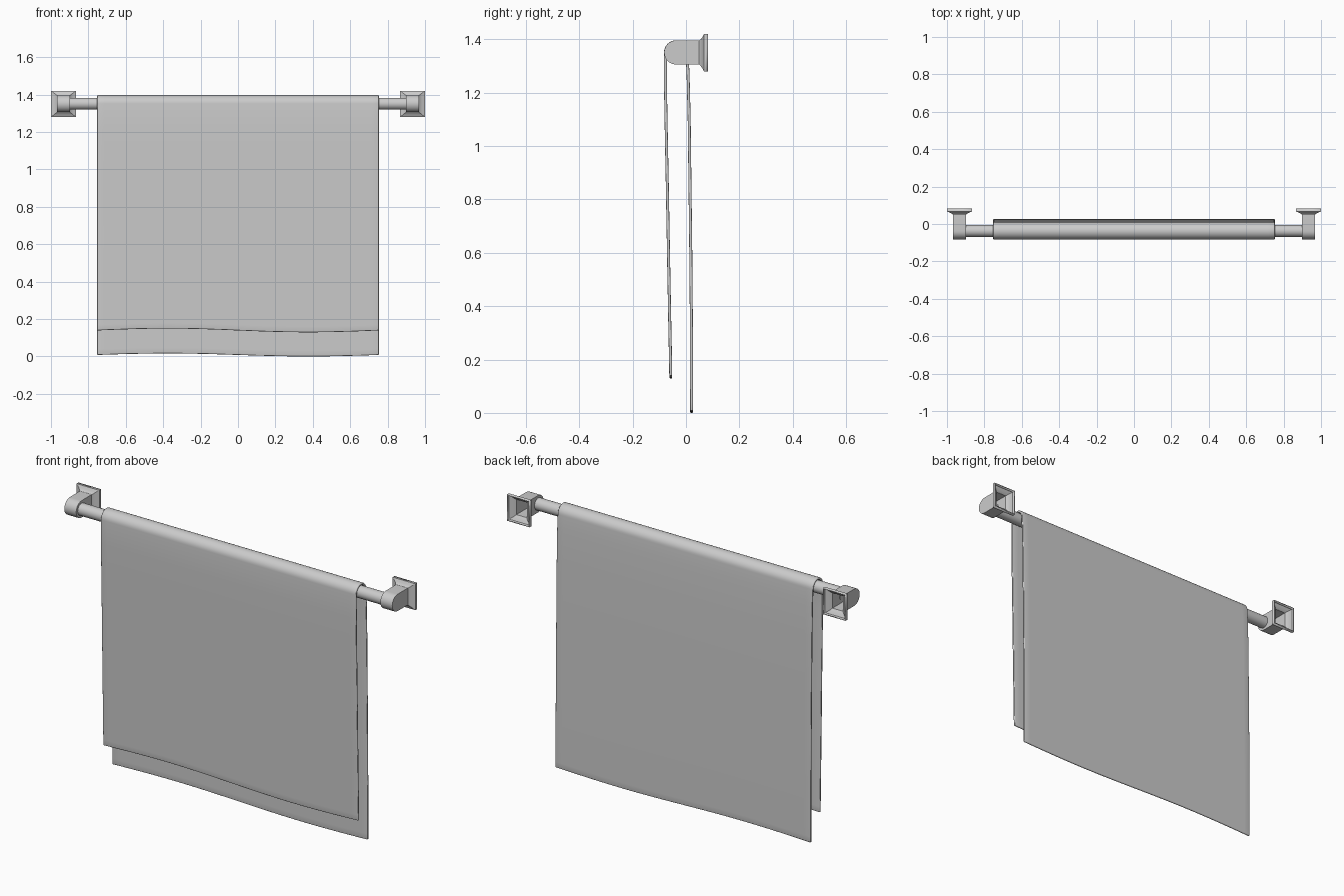
import bpy, bmesh, math

if "Cube" in bpy.data.objects:
    bpy.data.objects.remove(bpy.data.objects["Cube"])

BAR_Y, BAR_Z = -0.037, 1.351


def make_object(name, bm):
    bmesh.ops.recalc_face_normals(bm, faces=bm.faces[:])
    me = bpy.data.meshes.new(name)
    bm.to_mesh(me)
    bm.free()
    ob = bpy.data.objects.new(name, me)
    bpy.context.collection.objects.link(ob)
    return ob


def smooth(ob, angle):
    bpy.ops.object.select_all(action='DESELECT')
    ob.select_set(True)
    bpy.context.view_layer.objects.active = ob
    bpy.ops.object.shade_smooth_by_angle(angle=math.radians(angle))


def solidify(ob, thickness, offset):
    m = ob.modifiers.new("thickness", 'SOLIDIFY')
    m.thickness, m.offset, m.use_even_offset = thickness, offset, True


# Hollow wall bracket: round-nosed arm flaring to a square flange, open at the back
def bracket(name, cx):
    bm = bmesh.new()
    hw, r, n = 0.035, 0.045, 16
    prof = [(0.049, BAR_Z + r)]
    for i in range(n + 1):
        a = math.pi / 2 + math.pi * i / n
        prof.append((BAR_Y + r * math.cos(a), BAR_Z + r * math.sin(a)))
    prof.append((0.049, BAR_Z - r))
    left = [bm.verts.new((cx - hw, y, z)) for y, z in prof]
    right = [bm.verts.new((cx + hw, y, z)) for y, z in prof]
    for i in range(len(prof) - 1):
        bm.faces.new((left[i], left[i + 1], right[i + 1], right[i]))
    bm.faces.new(left)
    bm.faces.new(right)
    # flange rings: depth, half width, half height
    ring = [left[0], left[-1], right[-1], right[0]]
    for y, w, h in ((0.055, 0.041, 0.050), (0.061, 0.051, 0.058),
                    (0.067, 0.067, 0.070), (0.083, 0.067, 0.070)):
        new = [bm.verts.new((cx + sx * w, y, BAR_Z - 0.001 + sz * h))
               for sx, sz in ((-1, 1), (-1, -1), (1, -1), (1, 1))]
        for i in range(4):
            j = (i + 1) % 4
            bm.faces.new((ring[i], ring[j], new[j], new[i]))
        ring = new
    ob = make_object(name, bm)
    solidify(ob, 0.005, -1)
    smooth(ob, 30)


bracket("left_bracket", -0.933)
bracket("right_bracket", 0.933)

# Rail
bpy.ops.mesh.primitive_cylinder_add(vertices=32, radius=0.032, depth=1.81,
                                    location=(0, BAR_Y, BAR_Z),
                                    rotation=(0, math.pi / 2, 0))
rail = bpy.context.object
rail.name = "rail"
smooth(rail, 40)

# Towel: side profile draped over the rail, swept along x with a wavy hem
path = [(-0.057, 0.139), (-0.0575, 0.17), (-0.062, 0.4), (-0.066, 0.62),
        (-0.070, 0.85), (-0.0745, 1.08), (-0.0768, 1.22)]
for i in range(17):
    a = math.pi - math.pi * i / 16
    path.append((BAR_Y + 0.04 * math.cos(a), BAR_Z + 0.04 * math.sin(a)))
path += [(0.0075, 1.28), (0.012, 1.1), (0.015, 0.85), (0.018, 0.6),
         (0.0205, 0.3), (0.021, 0.04), (0.021, 0.008)]
bm = bmesh.new()
cols, half = 40, 0.753
grid = []
for i in range(cols + 1):
    x = -half + 2 * half * i / cols
    wave = -math.sin(math.pi * x / half)
    row = []
    for k, (y, z) in enumerate(path):
        amp = 0.010 if k < 8 else 0.008
        fade = max(0.0, 1 - z / 1.2)
        if k in (0, len(path) - 1):
            fade = 1.0
        row.append(bm.verts.new((x, y, z + amp * wave * fade)))
    grid.append(row)
for a, b in zip(grid, grid[1:]):
    for k in range(len(path) - 1):
        bm.faces.new((a[k], b[k], b[k + 1], a[k + 1]))
towel = make_object("towel", bm)
solidify(towel, 0.011, 0)
bev = towel.modifiers.new("soft_edges", 'BEVEL')
bev.width, bev.segments = 0.004, 3
bev.limit_method, bev.angle_limit = 'ANGLE', math.radians(50)
smooth(towel, 60)
